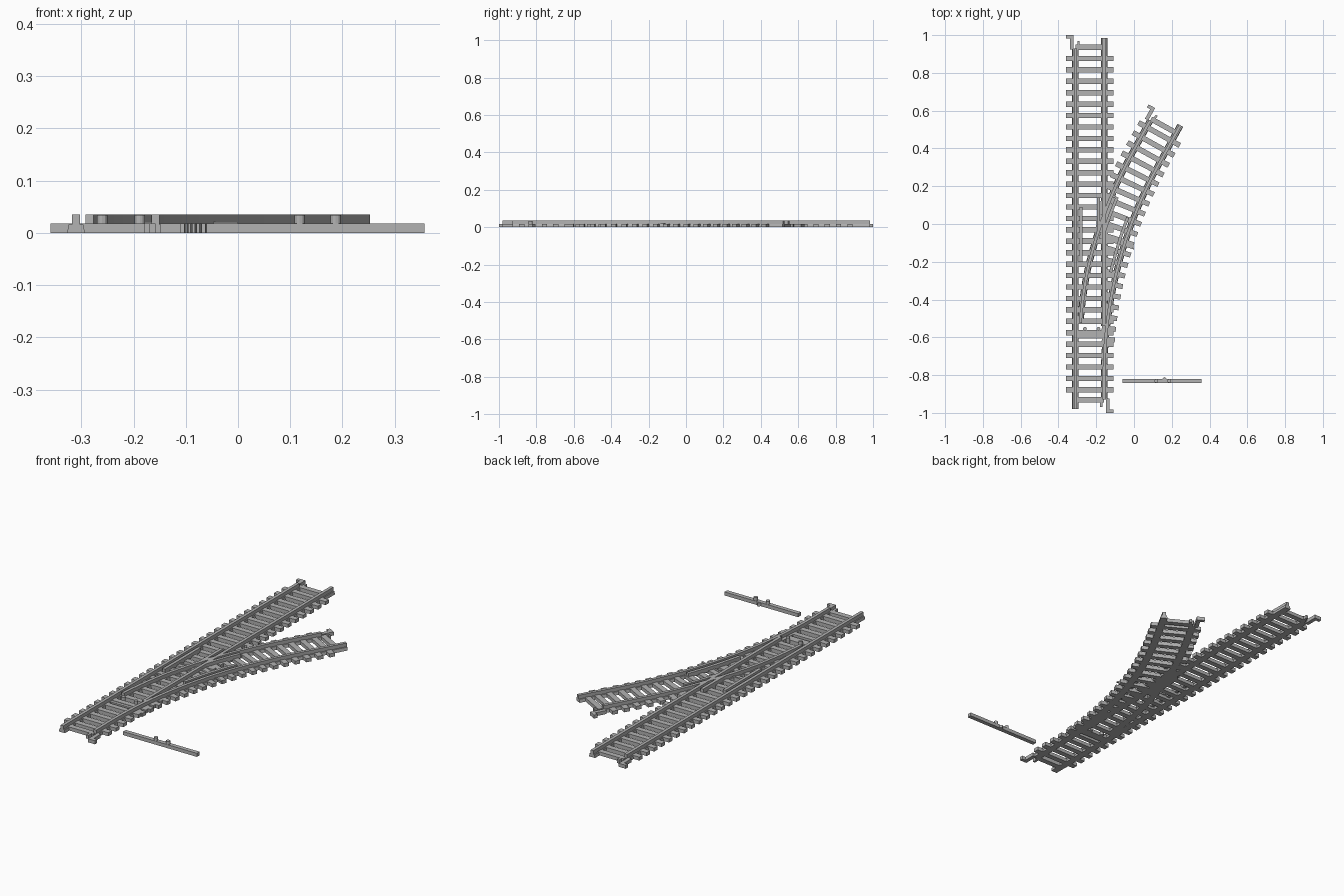
import bpy, bmesh
from math import sin, cos, radians
from mathutils import Vector

if "Cube" in bpy.data.objects:
    bpy.data.objects.remove(bpy.data.objects["Cube"])

grey = bpy.data.materials.new("track_grey")
grey.use_nodes = True
grey.diffuse_color = (0.45, 0.45, 0.45, 1)
grey.node_tree.nodes["Principled BSDF"].inputs["Base Color"].default_value = grey.diffuse_color

CX, Y0, R = -0.234, -0.8, 2.375      # branch centre line: start and radius
TURN = radians(29)
GAUGE = 0.076                        # half distance between rails
TIE_H, RAIL_H = 0.018, 0.035


def straight(s, off):
    """Point on the main line; s is y, off is to the left."""
    return Vector((CX - off, s))


def branch(s, off):
    """Point on the branch: arc, then a straight exit."""
    a = max(0, min(s / R, TURN))
    p = Vector((CX + R * (1 - cos(a)), Y0 + R * sin(a)))
    p += Vector((sin(a), cos(a))) * (s - a * R)
    return p + Vector((-cos(a), sin(a))) * off


def finish(name, bm):
    bmesh.ops.recalc_face_normals(bm, faces=bm.faces)
    mesh = bpy.data.meshes.new(name)
    bm.to_mesh(mesh)
    bm.free()
    mesh.materials.append(grey)
    obj = bpy.data.objects.new(name, mesh)
    bpy.context.collection.objects.link(obj)


def prism(bm, points, z0, z1):
    low = [bm.verts.new((p[0], p[1], z0)) for p in points]
    top = [bm.verts.new((p[0], p[1], z1)) for p in points]
    bm.faces.new(low)
    bm.faces.new(top)
    n = len(points)
    for i in range(n):
        j = (i + 1) % n
        bm.faces.new((low[i], low[j], top[j], top[i]))


def slab(bm, line, s0, s1, o0, o1, z1=TIE_H):
    """Block given in along/across coordinates of a line."""
    prism(bm, [line(s0, o0), line(s1, o0), line(s1, o1), line(s0, o1)], 0, z1)


# Rail sections: upright bar, and the same bar on a broad flat foot
BAR = [(-0.008, 0.012), (-0.008, RAIL_H), (0.008, RAIL_H), (0.008, 0.012)]
FOOTED = [(-0.017, 0), (-0.014, 0.016), (-0.008, 0.016), (-0.008, RAIL_H),
          (0.008, RAIL_H), (0.008, 0.016), (0.014, 0.016), (0.017, 0)]


def rail(name, line, s0, s1, off, toe=0.0, prof=FOOTED):
    bm = bmesh.new()
    steps = 32 if line is branch else 1
    rings = []
    for i in range(steps + 1):
        s = s0 + (s1 - s0) * i / steps
        o = off - toe * max(0, 1 - i / 8)
        rings.append([bm.verts.new((*line(s, o + x), z)) for x, z in prof])
    n = len(prof)
    for a, b in zip(rings, rings[1:]):
        for i in range(n):
            j = (i + 1) % n
            bm.faces.new((a[i], a[j], b[j], b[i]))
    bm.faces.new(rings[0])
    bm.faces.new(rings[-1])
    finish(name, bm)


# Running rails
rail("main_left_rail", straight, -0.98, 0.93, GAUGE)
rail("main_right_rail", straight, -0.54, 0.985, -GAUGE)
rail("branch_right_rail", branch, -0.13, 1.44, -GAUGE)
rail("branch_left_rail", branch, 0.27, 1.385, GAUGE, toe=0.01)

# Check rails and wing rails at the crossing
rail("main_check_rail", straight, -0.2, 0.09, GAUGE - 0.03, prof=BAR)
rail("branch_check_rail", branch, 0.56, 0.87, 0.03 - GAUGE, prof=BAR)
rail("main_wing_rail", straight, -0.04, 0.14, 0.03 - GAUGE, prof=BAR)
rail("branch_wing_rail", branch, 0.755, 0.95, GAUGE - 0.03, prof=BAR)

# Sleepers of the main line
PITCH, HALF, TIE = 0.0605, 0.125, 0.014
bm = bmesh.new()
for i in range(30):
    y = -0.878 + PITCH * i
    slab(bm, straight, y - TIE, y + TIE, -HALF, HALF)
for y in (-0.93, 0.935):
    slab(bm, straight, y - TIE, y + TIE, -GAUGE, GAUGE)
finish("main_sleepers", bm)

# Sleepers of the branch, cut short where they meet the main line
bm = bmesh.new()
for i in range(20):
    s = 1.345 - PITCH * i
    left = min(HALF, max(branch(s, 0).x + 0.17, -0.06))
    slab(bm, branch, s - TIE, s + TIE, -HALF, left)
slab(bm, branch, 1.38, 1.408, -GAUGE, GAUGE)
finish("branch_sleepers", bm)


# End clips and joiners
def connector(name, line, end, way, side):
    """way: direction out of the track, side: +1 left rail, -1 right rail."""
    bm = bmesh.new()
    slab(bm, line, end - way * 0.075, end - way * 0.018, side * 0.085, side * 0.105)
    slab(bm, line, end - way * 0.018, end, side * 0.085, side * HALF)
    slab(bm, line, end - way * 0.075, end - way * 0.03, side * 0.054, side * 0.066)
    finish(name, bm)


connector("front_connector", straight, -1.0, -1, -1)
connector("back_connector", straight, 1.0, 1, 1)
connector("branch_connector", branch, 1.455, 1, 1)

# Base plate under the crossing
bm = bmesh.new()
prism(bm, [straight(-0.08, -0.03), straight(-0.08, -0.09), branch(0.85, 0.04),
           branch(0.97, 0.06), straight(0.16, -0.09), straight(0.1, -0.04)], 0, 0.012)
finish("crossing_plate", bm)

# Thin wire strip across the crossing
bm = bmesh.new()
prism(bm, [(-0.28, -0.085), (-0.15, -0.085), (0.0, -0.135),
           (0.0, -0.125), (-0.15, -0.075), (-0.28, -0.075)], TIE_H - 0.002, 0.021)
finish("crossing_strip", bm)

# Wide sleeper beneath the switch toes
bm = bmesh.new()
slab(bm, straight, -0.605, -0.565, -GAUGE, GAUGE, 0.016)
finish("switch_plate", bm)


def pins(name, xs, y):
    bm = bmesh.new()
    for x in xs:
        ring = [(x + 0.01 * cos(radians(a)), y + 0.01 * sin(radians(a)))
                for a in range(0, 360, 30)]
        prism(bm, ring, 0.0, 0.034)
    finish(name, bm)


pins("switch_pins", (-0.26, -0.188), -0.555)

# Loose throw bar with its two pins and a pointed lug
bm = bmesh.new()
prism(bm, [(-0.06, -0.842), (0.357, -0.842), (0.357, -0.82), (-0.06, -0.82)], 0, TIE_H)
prism(bm, [(0.148, -0.822), (0.176, -0.822), (0.162, -0.81)], 0, TIE_H - 0.002)
finish("throw_bar", bm)
pins("throw_bar_pins", (0.118, 0.187), -0.831)
